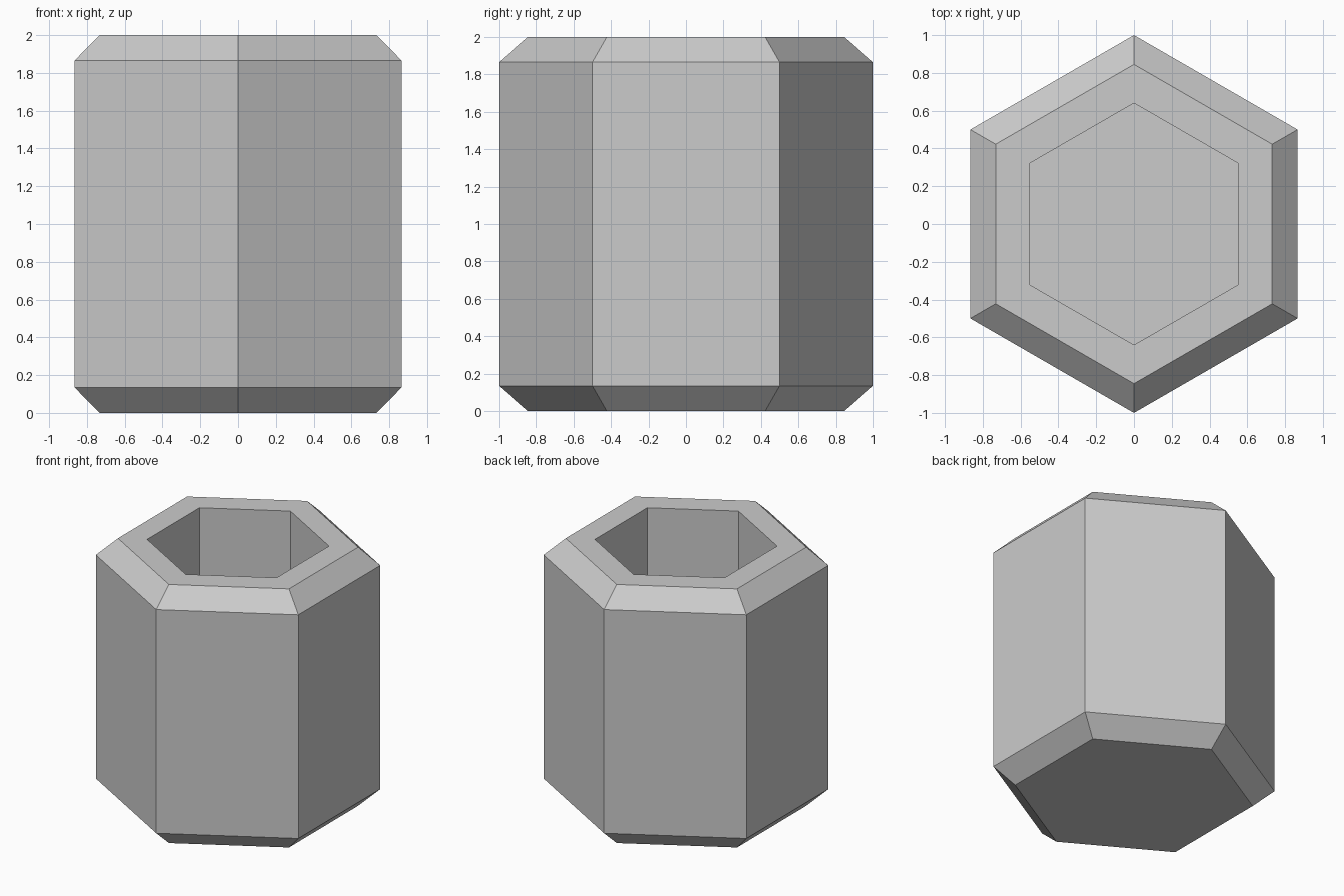
import bpy, bmesh
from math import cos, sin, pi

cube = bpy.data.objects.get("Cube")
if cube:
    bpy.data.objects.remove(cube, do_unlink=True)

SIDES = 6
# Radius and height of each ring, from the base up the outside and down the well
PROFILE = [(0.845, 0), (1, 0.135), (1, 1.865), (0.845, 2), (0.64, 2), (0.64, 0.18)]

# Plain grey
grey = bpy.data.materials.new("plain grey")
grey.use_nodes = True
colour = (0.6, 0.6, 0.6, 1)
grey.diffuse_color = colour
grey.node_tree.nodes["Principled BSDF"].inputs["Base Color"].default_value = colour


def ring(bm, radius, z):
    angles = [pi / 2 + 2 * pi * i / SIDES for i in range(SIDES)]
    return [bm.verts.new((radius * cos(a), radius * sin(a), z)) for a in angles]


# Hexagonal pot: chamfered outside, flat rim, straight-walled well
bm = bmesh.new()
rings = [ring(bm, r, z) for r, z in PROFILE]
for low, high in zip(rings, rings[1:]):
    for i in range(SIDES):
        j = (i + 1) % SIDES
        bm.faces.new((low[i], low[j], high[j], high[i]))

# Underside and well floor
bm.faces.new(rings[0][::-1])
bm.faces.new(rings[-1])
bmesh.ops.recalc_face_normals(bm, faces=bm.faces)

mesh = bpy.data.meshes.new("hexagonal_pot")
bm.to_mesh(mesh)
bm.free()
mesh.materials.append(grey)
pot = bpy.data.objects.new("hexagonal_pot", mesh)
bpy.context.collection.objects.link(pot)
